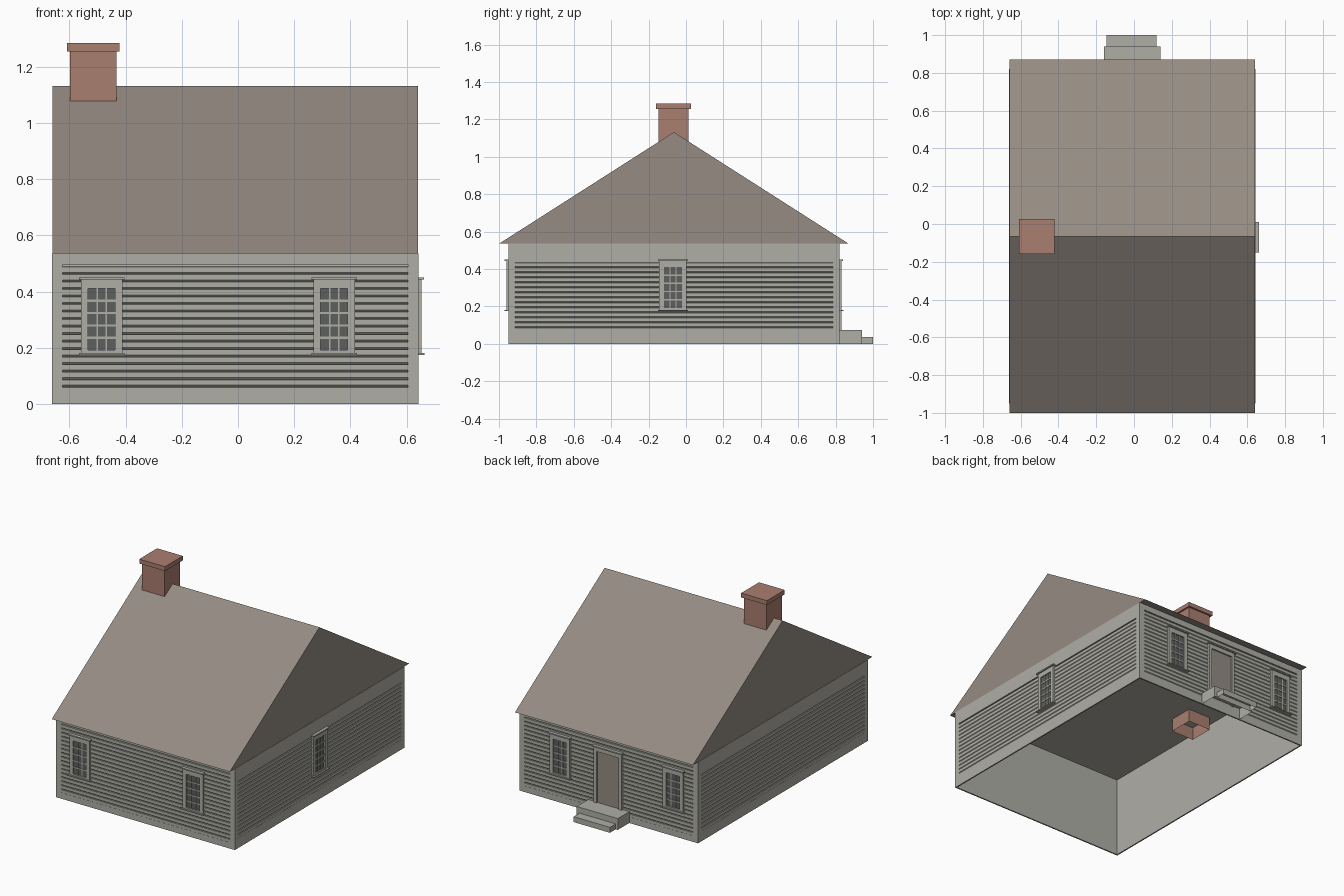
import bpy, bmesh
from mathutils import Vector

cube = bpy.data.objects.get("Cube")
if cube:
    bpy.data.objects.remove(cube, do_unlink=True)


def material(name, rgb):
    m = bpy.data.materials.new(name)
    m.use_nodes = True
    m.diffuse_color = (*rgb, 1)
    m.node_tree.nodes["Principled BSDF"].inputs["Base Color"].default_value = (*rgb, 1)
    return m


PAINT = material("pale_grey_paint", (0.43, 0.425, 0.38))
BROWN = material("roof_brown", (0.30, 0.26, 0.225))
BRICK = material("brick_red", (0.40, 0.21, 0.16))
GLASS = material("dark_glass", (0.11, 0.118, 0.113))


def finish(name, bm, mat):
    bmesh.ops.recalc_face_normals(bm, faces=bm.faces[:])
    mesh = bpy.data.meshes.new(name)
    bm.to_mesh(mesh)
    bm.free()
    mesh.materials.append(mat)
    bpy.context.collection.objects.link(bpy.data.objects.new(name, mesh))


def add_box(bm, xs, ys, zs, place=Vector, open_bottom=False):
    verts = bmesh.ops.create_cube(bm, size=1)["verts"]
    if open_bottom:
        base = [f for f in {f for v in verts for f in v.link_faces} if f.normal.z < -0.5]
        bmesh.ops.delete(bm, geom=base, context='FACES_ONLY')
    for v in verts:
        v.co = place([r[0] if c < 0 else r[1] for c, r in zip(v.co, (xs, ys, zs))])


def box(name, mat, xs, ys, zs, open_bottom=False):
    bm = bmesh.new()
    add_box(bm, xs, ys, zs, open_bottom=open_bottom)
    finish(name, bm, mat)


def prism(name, mat, profile, start, end, place=Vector):
    """Extrude a (depth, height) profile along the first axis."""
    bm = bmesh.new()
    rings = [[bm.verts.new(place((u, d, z))) for d, z in profile] for u in (start, end)]
    for ring in rings:
        bm.faces.new(ring)
    for i in range(len(profile)):
        j = (i + 1) % len(profile)
        bm.faces.new((rings[0][i], rings[0][j], rings[1][j], rings[1][i]))
    finish(name, bm, mat)


def on_wall(origin, along, outward):
    """Map (along wall, out of wall, height) to the model's axes."""
    o, a, n = Vector(origin), Vector(along), Vector(outward)
    return lambda p: o + a * p[0] + n * p[1] + Vector((0, 0, p[2]))


def boards(name, mat, place, parts):
    bm = bmesh.new()
    for part in parts:
        add_box(bm, *part, place=place)
    finish(name, bm, mat)


EAVE = 0.535
PITCH = 0.0268


def facade(name, place, span, panel, low, count):
    """Flat border boards around a panel of lapped siding."""
    high = low + count * PITCH
    depth = (-0.009, 0)
    boards(name + "_border", PAINT, place, [
        ((span[0], panel[0]), depth, (0, EAVE)),
        ((panel[1], span[1]), depth, (0, EAVE)),
        (panel, depth, (0, low)),
        (panel, depth, (high, EAVE))])
    profile = [(-0.009, high), (-0.009, low)]
    for i in range(count):
        z = low + i * PITCH
        profile += [(-0.001, z), (-0.001, z + 0.0195), (-0.007, z + 0.0205)]
    prism(name + "_siding", PAINT, profile, *panel, place)


def window(name, place, c):
    """Casing, cornice, sill, glass and glazing bars."""
    hw, gw, z0, z1 = 0.074, 0.048, 0.192, 0.411
    boards(name + "_glass", GLASS, place, [((c - gw, c + gw), (-0.004, 0.003), (z0, z1))])
    casing = (-0.004, 0.011)
    boards(name + "_casing", PAINT, place, [
        ((c - hw, c - gw), casing, (0.178, 0.448)),
        ((c + gw, c + hw), casing, (0.178, 0.448)),
        ((c - gw, c + gw), casing, (0.178, z0)),
        ((c - gw, c + gw), casing, (z1, 0.448)),
        ((c - 0.081, c + 0.081), (-0.004, 0.02), (0.443, 0.451)),
        ((c - 0.081, c + 0.081), (-0.004, 0.021), (0.175, 0.182))])
    bars = []
    for i in (1, 2):
        x = c - gw + i * 2 * gw / 3
        bars.append(((x - 0.0025, x + 0.0025), (0, 0.007), (z0, z1)))
    for i in range(1, 5):
        z = z0 + i * (z1 - z0) / 5
        bars.append(((c - gw, c + gw), (0, 0.007), (z - 0.0038, z + 0.0038)))
    boards(name + "_bars", PAINT, place, bars)


# Wall shell, open underneath
box("wall_shell", PAINT, (-0.654, 0.634), (-0.942, 0.812), (0, 0.53), open_bottom=True)

# Facades
front = on_wall((0, -0.95, 0), (1, 0, 0), (0, -1, 0))
back = on_wall((0, 0.82, 0), (1, 0, 0), (0, 1, 0))
east = on_wall((0.642, 0, 0), (0, 1, 0), (1, 0, 0))
west = on_wall((-0.662, 0, 0), (0, 1, 0), (-1, 0, 0))
for name, place in (("front", front), ("back", back)):
    facade(name, place, (-0.662, 0.642), (-0.625, 0.605), 0.04, 17)
    for side, x in (("right", -0.485), ("left", 0.342)):
        window(f"{name}_{side}_window", place, x)
for name, place in (("left", east), ("right", west)):
    facade(name, place, (-0.95, 0.82), (-0.915, 0.785), 0.065, 14)
window("left_window", east, -0.07)

# Back door with casing
boards("door", BROWN, back, [((-0.09, 0.07), (-0.004, 0.003), (0.075, 0.415))])
boards("door_casing", PAINT, back, [
    ((-0.112, -0.09), (-0.004, 0.012), (0.07, 0.448)),
    ((0.07, 0.092), (-0.004, 0.012), (0.07, 0.448)),
    ((-0.09, 0.07), (-0.004, 0.012), (0.415, 0.448)),
    ((-0.12, 0.10), (-0.004, 0.02), (0.443, 0.451))])

# Back steps
box("upper_step", PAINT, (-0.16, 0.14), (0.82, 0.94), (0, 0.075), open_bottom=True)
box("lower_step", PAINT, (-0.145, 0.12), (0.94, 1.0), (0, 0.036), open_bottom=True)

# Gabled roof
prism("roof", BROWN, [(-1, EAVE), (0.87, EAVE), (-0.065, 1.132)], -0.66, 0.64)

# Chimney
box("chimney_shaft", BRICK, (-0.597, -0.432), (-0.148, 0.014), (0.445, 1.256), open_bottom=True)
box("chimney_cap", BRICK, (-0.609, -0.421), (-0.16, 0.026), (1.255, 1.284))
